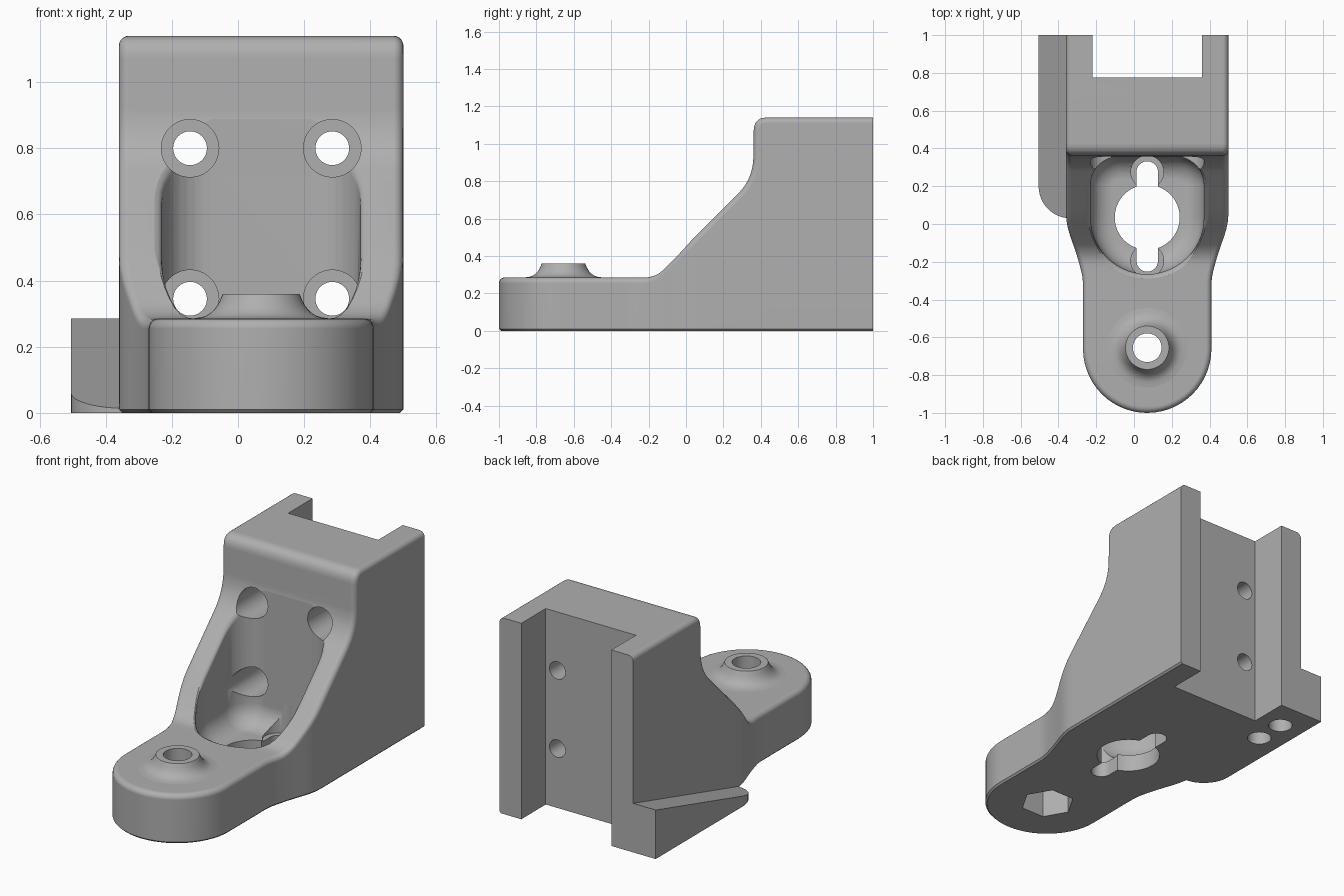
import bpy, bmesh, math
from math import sin, cos, pi, radians
from mathutils import Vector, Matrix

cube = bpy.data.objects.get("Cube")
if cube:
    bpy.data.objects.remove(cube, do_unlink=True)

grey = bpy.data.materials.new("plain_grey")
grey.use_nodes = True
colour = (0.43, 0.43, 0.43, 1)
grey.diffuse_color = colour
for node in grey.node_tree.nodes:
    if node.type == 'BSDF_PRINCIPLED':
        node.inputs["Base Color"].default_value = colour

CX = 0.07          # centre line of the body
NOSE_Y, NOSE_R = -0.66, 0.34
HALF, TONGUE_Z = 0.43, 0.285


def finish(name, bm):
    bmesh.ops.remove_doubles(bm, verts=bm.verts, dist=1e-5)
    bmesh.ops.recalc_face_normals(bm, faces=bm.faces)
    mesh = bpy.data.meshes.new(name)
    bm.to_mesh(mesh)
    bm.free()
    mesh.materials.append(grey)
    ob = bpy.data.objects.new(name, mesh)
    bpy.context.collection.objects.link(ob)
    return ob


def loft(name, rings, cap_start=True, cap_end=True, closed=False):
    bm = bmesh.new()
    vs = [[bm.verts.new(p) for p in ring] for ring in rings]
    pairs = list(zip(vs, vs[1:])) + ([(vs[-1], vs[0])] if closed else [])
    for a, b in pairs:
        for i in range(len(a)):
            j = (i + 1) % len(a)
            bm.faces.new((a[i], a[j], b[j], b[i]))
    if cap_start:
        bm.faces.new(vs[0])
    if cap_end:
        bm.faces.new(vs[-1])
    return finish(name, bm)


def box(name, lo, hi):
    bm = bmesh.new()
    bmesh.ops.create_cube(bm, size=1)
    for v in bm.verts:
        v.co = [(l + h) / 2 + c * (h - l) for l, h, c in zip(lo, hi, v.co)]
    return finish(name, bm)


def cylinder(name, x, other, radius, start, end, axis='Z', sides=40, turn=0):
    """Cylinder from start to end along Z at (x, y) or along Y at (x, z)."""
    mid = (start + end) / 2
    if axis == 'Z':
        mat = Matrix.Translation((x, other, mid)) @ Matrix.Rotation(turn, 4, 'Z')
    else:
        mat = Matrix.Translation((x, mid, other)) @ Matrix.Rotation(pi / 2, 4, 'X')
    bm = bmesh.new()
    bmesh.ops.create_cone(bm, cap_ends=True, segments=sides, radius1=radius,
                          radius2=radius, depth=end - start, matrix=mat)
    return finish(name, bm)


def cut(target, cutter, keep=False):
    cutter.hide_render = True
    mod = target.modifiers.new("cut", 'BOOLEAN')
    mod.operation, mod.solver, mod.object = 'DIFFERENCE', 'EXACT', cutter
    bpy.context.view_layer.objects.active = target
    bpy.ops.object.modifier_apply(modifier=mod.name)
    if not keep:
        bpy.data.objects.remove(cutter, do_unlink=True)


def bend(a, b, c, steps):
    a, b, c = Vector(a), Vector(b), Vector(c)
    ts = [i / steps for i in range(steps + 1)]
    return [a * (1 - t) ** 2 + b * 2 * t * (1 - t) + c * t * t for t in ts]


# Side profile (y, z) along the top of the body, nose to back
profile = [Vector((NOSE_Y - NOSE_R * cos(pi / 2 * i / 14), TONGUE_Z)) for i in range(15)]
profile += [Vector((y, TONGUE_Z)) for y in (-0.5, -0.34, -0.31, -0.28, -0.255)]
profile += bend((-0.23, TONGUE_Z), (-0.17, TONGUE_Z), (-0.12, 0.335), 6)
profile += [Vector((-0.12 + 0.04 * i, 0.335 + 0.04 * i)) for i in range(1, 10)]
profile += bend((0.28, 0.735), (0.355, 0.81), (0.36, 0.92), 8)
profile += bend((0.362, 1.07), (0.364, 1.14), (0.43, 1.14), 7)
profile += [Vector((0.7, 1.14)), Vector((1, 1.14))]


def half_width(y):
    if y < NOSE_Y:
        return math.sqrt(max(0, NOSE_R ** 2 - (y - NOSE_Y) ** 2))
    t = min(1, max(0, (y + 0.32) / 0.35))
    return NOSE_R + (HALF - NOSE_R) * t * t * (3 - 2 * t)


def side_normal(y):
    if y < NOSE_Y:
        return Vector((half_width(y), y - NOSE_Y)).normalized()
    e = 0.001
    return Vector((2 * e, half_width(max(y - e, NOSE_Y)) - half_width(y + e))).normalized()


def height(y):
    for a, b in zip(profile, profile[1:]):
        if a.x <= y <= b.x and b.x > a.x:
            return a.y + (b.y - a.y) * (y - a.x) / (b.x - a.x)
    return TONGUE_Z


# Body: lofted sections with rounded top edges and a small bottom chamfer
R, CH = 0.03, 0.01
rings = []
for i, p in enumerate(profile):
    before = (p - profile[i - 1]).normalized() if i else Vector((1, 0))
    after = (profile[i + 1] - p).normalized() if i + 1 < len(profile) else Vector((1, 0))
    t = (before + after).normalized()
    n, m, w = Vector((-t.y, t.x)), side_normal(p.x), half_width(p.x)
    side = []
    for k in range(6):
        a = pi / 2 * k / 5
        dm, dn = R * (1 - cos(a)), R * (1 - sin(a))
        side.append((w - dm * m.x, p.x - dm * m.y - dn * n.x, p.y - dn * n.y))
    y0 = side[0][1]
    side = [(w - CH * m.x, y0 - CH * m.y, 0), (w, y0, CH)] + side
    rings.append([(CX + x, y, z) for x, y, z in side] +
                 [(CX - x, y, z) for x, y, z in reversed(side)])
body = loft("bracket_body", rings, cap_start=False)

# Pocket: bowl floor, straight walls and a flared rim that follows the slope
BACK, POCKET, FLOOR, BOWL = 0.357, 0.30, 0.10, 0.12


def pocket_ring(d, z_rule):
    hw, rc, back = POCKET + d, max(0.15 + d, 0.03), BACK + min(d, 0)
    pts = [(hw * cos(a), 0.035 + hw * sin(a))
           for a in (pi + pi * i / 28 for i in range(29))]
    for sx, first in ((1, 0), (-1, pi / 2)):
        for i in range(10):
            a = first + pi / 2 * i / 9
            pts.append((sx * (hw - rc) + rc * cos(a), back - rc + rc * sin(a)))
    return [(CX + x, y, z_rule(min(y, BACK))) for x, y in pts]


pocket = []
for i in range(7):
    a = pi / 2 * i / 6
    pocket.append(pocket_ring(-BOWL * (1 - sin(a)),
                              lambda y, a=a: FLOOR + BOWL * (1 - cos(a))))
for deg in (0, 25, 50, 75):
    a = radians(deg)
    pocket.append(pocket_ring(R * (1 - cos(a)),
                              lambda y, a=a: height(y) - R + R * sin(a)))
pocket.append(pocket_ring(0.045, lambda y: height(y) + 0.015))
pocket.append(pocket_ring(0.045, lambda y: 1.0))
cut(body, loft("pocket_cutter", pocket))

# Channel down the back
cut(body, box("channel_cutter", (-0.22, 0.775, -0.2), (0.36, 1.2, 1.4)))

# Four counterbored screw holes
for x in (-0.145, 0.285):
    for z in (0.345, 0.80):
        cut(body, cylinder("counterbore_cutter", x, z, 0.087, 0.1, 0.6, 'Y'))
        cut(body, cylinder("screw_cutter", x, z, 0.051, 0.5, 0.9, 'Y'))

# Double keyhole in the pocket floor, with head room at both ends
cut(body, cylinder("keyhole_cutter", CX, 0.035, 0.172, -0.1, 0.24, sides=64))
cut(body, box("keyhole_slot_cutter", (CX - 0.057, -0.195, -0.1), (CX + 0.057, 0.275, 0.23)))
for y in (-0.195, 0.275):
    cut(body, cylinder("slot_end_cutter", CX, y, 0.057, -0.1, 0.22))
    cut(body, cylinder("head_room_cutter", CX, y, 0.087, 0.09, 0.26))

# Bolt hole and hexagonal nut recess in the tongue
cut(body, cylinder("bolt_cutter", CX, -0.655, 0.08, -0.1, 0.5))
cut(body, cylinder("nut_cutter", CX, -0.655, 0.147, -0.1, 0.18, sides=6, turn=pi / 6))

# Raised boss around the bolt hole
outline = [(0.076, 0.2), (0.1, 0.2), (0.21, 0.27), (0.21, 0.285)]
outline += [tuple(p) for p in bend((0.195, 0.287), (0.14, 0.29), (0.117, 0.358), 7)]
outline += [(0.115, 0.36), (0.076, 0.36)]
turns = [2 * pi * i / 48 for i in range(48)]
boss = loft("bolt_boss", [[(CX + r * cos(a), -0.655 + r * sin(a), z) for r, z in outline]
                          for a in turns], False, False, closed=True)

# Wedge-shaped side foot with a rounded front corner
plan = [(-0.28, 1), (-0.505, 1)]
plan += [(-0.335 - 0.17 * cos(a), 0.2 - 0.17 * sin(a))
         for a in (pi / 2 * i / 12 for i in range(13))]
plan += [(-0.28, 0.03)]
foot = loft("side_foot", [[(x, y, 0) for x, y in plan],
                          [(x, y, 0.005 + 0.28 * y) for x, y in plan]])

# Two blind round holes under the foot
for y in (0.643, 0.824):
    hole = cylinder("blind_hole_cutter", -0.36, y, 0.065, -0.1, 0.1)
    cut(body, hole, keep=True)
    cut(foot, hole)

# Smooth shading with sharp edges kept
for ob in (body, boss, foot):
    bpy.ops.object.select_all(action='DESELECT')
    ob.select_set(True)
    bpy.context.view_layer.objects.active = ob
    bpy.ops.object.shade_smooth_by_angle(angle=radians(32))
    weighted = ob.modifiers.new("weighted_normals", 'WEIGHTED_NORMAL')
    weighted.keep_sharp = True
